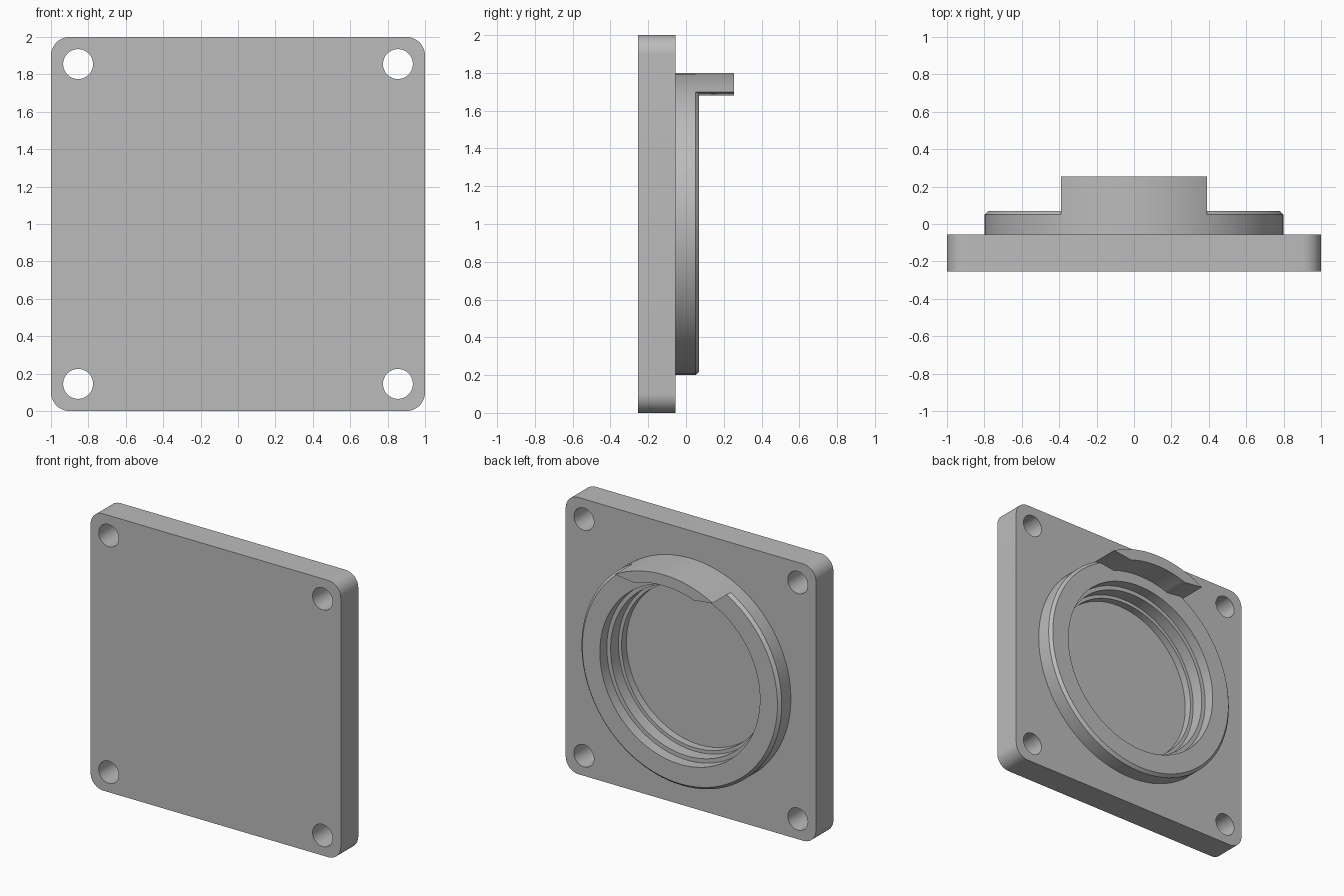
import bpy, bmesh
from math import sin, cos, radians, pi
from mathutils import Matrix, Vector

cube = bpy.data.objects.get("Cube")
if cube:
    bpy.data.objects.remove(cube, do_unlink=True)

grey = bpy.data.materials.new("plain grey")
grey.use_nodes = True
COLOUR = (0.5, 0.5, 0.5, 1)
grey.diffuse_color = COLOUR
grey.node_tree.nodes["Principled BSDF"].inputs["Base Color"].default_value = COLOUR

FRONT, FACE, RIM, TIP = -0.255, -0.055, 0.07, 0.255   # depths along y
CENTRE = Vector((0, 0, 1))


def finish(name, bm):
    bmesh.ops.recalc_face_normals(bm, faces=bm.faces)
    mesh = bpy.data.meshes.new(name)
    bm.to_mesh(mesh)
    bm.free()
    obj = bpy.data.objects.new(name, mesh)
    bpy.context.collection.objects.link(obj)
    mesh.materials.append(grey)
    return obj


def prism(name, outline, y0, y1):
    """Extrude an x, z outline from y0 to y1."""
    bm = bmesh.new()
    face = bm.faces.new([bm.verts.new((x, y0, z)) for x, z in outline])
    moved = bmesh.ops.extrude_face_region(bm, geom=[face], use_keep_orig=True)["geom"]
    verts = [v for v in moved if isinstance(v, bmesh.types.BMVert)]
    bmesh.ops.translate(bm, verts=verts, vec=(0, y1 - y0, 0))
    return finish(name, bm)


def arc(x, z, r, start, end, steps):
    """Arc points, angles in degrees from +x towards +z."""
    angles = [radians(start + (end - start) * i / steps) for i in range(steps + 1)]
    return [(x + r * cos(a), z + r * sin(a)) for a in angles]


def disc(name, x, z, r, y0, y1, sides):
    return prism(name, arc(x, z, r, 0, 360, sides)[:-1], y0, y1)


def lathe(name, profile, steps):
    """Spin a closed (radius, y) profile around the central y axis."""
    bm = bmesh.new()
    verts = [bm.verts.new((r, y, 1)) for r, y in profile]
    edges = [bm.edges.new((a, b)) for a, b in zip(verts, verts[1:] + verts[:1])]
    bmesh.ops.spin(bm, geom=verts + edges, cent=CENTRE, axis=(0, 1, 0),
                   angle=2 * pi, steps=steps, use_merge=True)
    bmesh.ops.remove_doubles(bm, verts=bm.verts, dist=0.0001)
    return finish(name, bm)


def cut(target, cutter):
    mod = target.modifiers.new("cut", 'BOOLEAN')
    mod.operation, mod.solver, mod.object = 'DIFFERENCE', 'EXACT', cutter
    bpy.context.view_layer.objects.active = target
    bpy.ops.object.modifier_apply(modifier=mod.name)
    bpy.data.objects.remove(cutter, do_unlink=True)


# Square plate with rounded corners
corners = []
for i, (sx, sz) in enumerate([(1, 1), (-1, 1), (-1, -1), (1, -1)]):
    corners += arc(0.9 * sx, 1 + 0.9 * sz, 0.1, 90 * i, 90 * i + 90, 12)
plate = prism("mounting_plate", corners, FRONT, FACE)

# Four screw holes and the stepped blind pocket
for sx in (-1, 1):
    for sz in (-1, 1):
        cut(plate, disc("hole_cutter", 0.855 * sx, 1 + 0.855 * sz, 0.08, -0.4, 0.2, 40))
for radius, depth in ((0.61, -0.1), (0.585, -0.155)):
    cut(plate, disc("pocket_cutter", 0, 1, radius, depth, 0.1, 96))

# Raised ring with chamfered rim and an inner ledge
ring = lathe("raised_ring", [(0.8, FACE), (0.8, 0.05), (0.78, RIM), (0.64, RIM),
                             (0.64, -0.01), (0.61, -0.01), (0.61, FACE)], 96)

# Curved hood standing on the top of the ring
hood = prism("hood_tab", arc(0, 1, 0.8, 60.8, 119.2, 24) + arc(0, 1, 0.72, 109.4, 70.6, 18),
             0.05, TIP)

# Smooth round walls, crisp edges
bpy.ops.object.select_all(action='DESELECT')
for obj in (plate, ring, hood):
    obj.select_set(True)
bpy.context.view_layer.objects.active = plate
bpy.ops.object.shade_smooth_by_angle(angle=radians(30))
